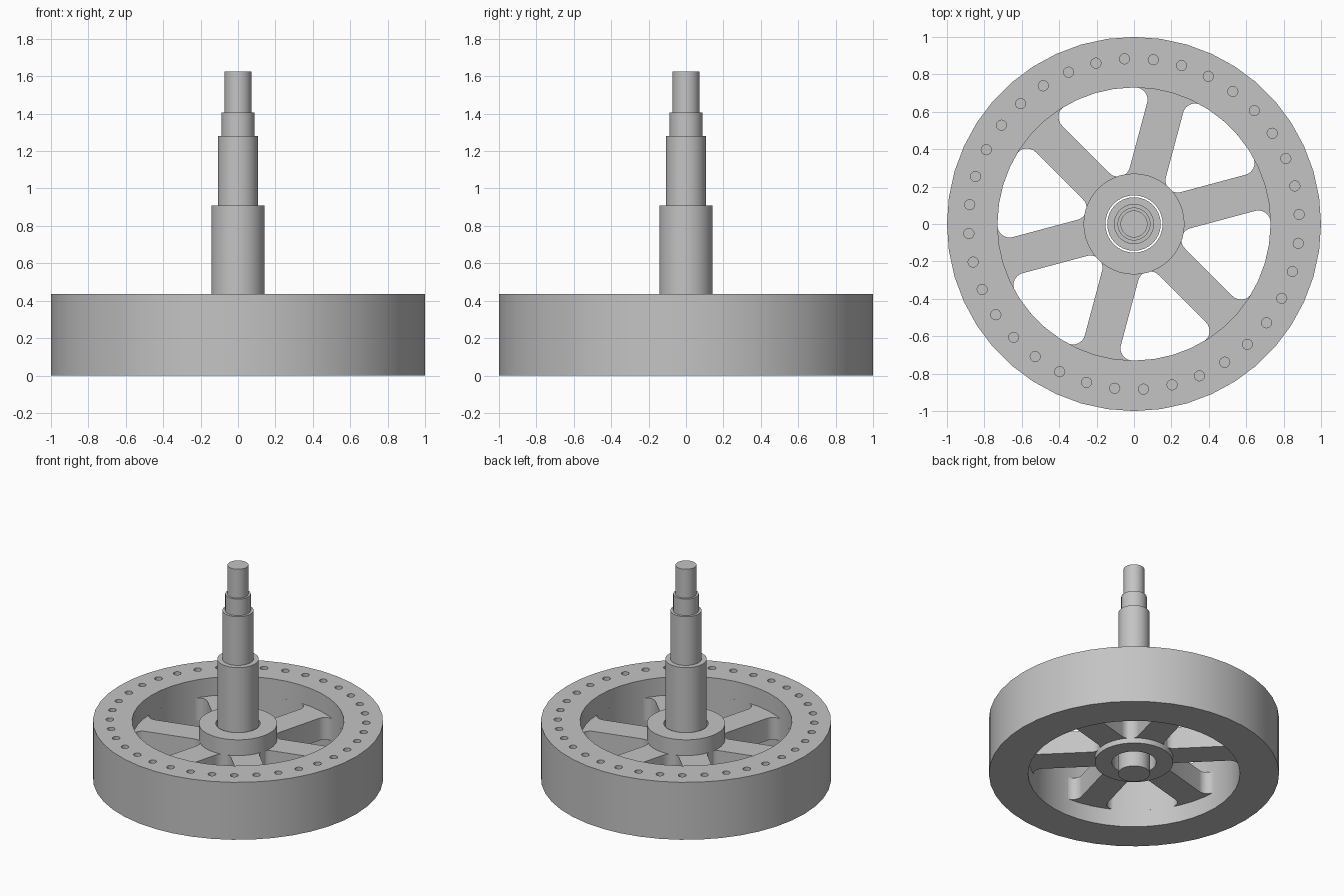
import bpy, bmesh
from math import sin, cos, asin, radians, pi, atan2, sqrt

if "Cube" in bpy.data.objects:
    bpy.data.objects.remove(bpy.data.objects["Cube"])

steel = bpy.data.materials.new("steel_grey")
steel.diffuse_color = (0.55, 0.55, 0.55, 1)
steel.use_nodes = True
steel.node_tree.nodes["Principled BSDF"].inputs["Base Color"].default_value = steel.diffuse_color


def finish(ob):
    ob.data.materials.clear()
    ob.data.materials.append(steel)
    bpy.ops.object.select_all(action='DESELECT')
    ob.select_set(True)
    bpy.context.view_layer.objects.active = ob
    bpy.ops.object.shade_smooth_by_angle(angle=radians(30))


def lathe(name, profile, n, closed):
    """Spin (radius, z) points round z; closed profiles give rings."""
    bm = bmesh.new()
    rings = [[bm.verts.new((r * cos(2 * pi * i / n), r * sin(2 * pi * i / n), z))
              for i in range(n)] for r, z in profile]
    pairs = list(zip(rings, rings[1:]))
    if closed:
        pairs.append((rings[-1], rings[0]))
    else:
        bm.faces.new(rings[0])
        bm.faces.new(rings[-1])
    for a, b in pairs:
        for i in range(n):
            j = (i + 1) % n
            bm.faces.new((a[i], a[j], b[j], b[i]))
    bmesh.ops.recalc_face_normals(bm, faces=bm.faces)
    me = bpy.data.meshes.new(name)
    bm.to_mesh(me)
    bm.free()
    ob = bpy.data.objects.new(name, me)
    bpy.context.collection.objects.link(ob)
    return ob


def tube(name, r_in, r_out, z0, z1, n):
    return lathe(name, [(r_in, z0), (r_out, z0), (r_out, z1), (r_in, z1)], n, True)


def arc(cx, cy, r, a0, a1, n):
    return [(cx + r * cos(a0 + (a1 - a0) * i / n),
             cy + r * sin(a0 + (a1 - a0) * i / n)) for i in range(n + 1)]


SEG = 44
RIM_IN, RIM_TOP = 0.73, 0.437

# Rim with a circle of blind bolt holes
rim = tube("rim", RIM_IN, 1.0, 0, RIM_TOP, SEG)
bm = bmesh.new()
for i in range(36):
    a = radians(3.3 + 10 * i)
    res = bmesh.ops.create_cone(bm, cap_ends=True, segments=16, radius1=0.027,
                                radius2=0.027, depth=0.2)
    bmesh.ops.translate(bm, verts=res["verts"],
                        vec=(0.884 * cos(a), 0.884 * sin(a), RIM_TOP))
me = bpy.data.meshes.new("bolt_hole_cutter")
bm.to_mesh(me)
bm.free()
cutter = bpy.data.objects.new("bolt_hole_cutter", me)
bpy.context.collection.objects.link(cutter)
cutter.hide_render = True
mod = rim.modifiers.new("bolt_holes", 'BOOLEAN')
mod.operation, mod.solver, mod.object = 'DIFFERENCE', 'EXACT', cutter
bpy.context.view_layer.objects.active = rim
bpy.ops.object.modifier_apply(modifier=mod.name)
bpy.data.objects.remove(cutter)
finish(rim)

# Spokes: a plate with six rounded openings between 0.2 wide arms
HALF, FIL = 0.1, 0.065
d = RIM_IN - FIL
t = radians(30) - asin((HALF + FIL) / d)      # outer fillet angle off the bisector
upper = arc(d * cos(t), d * sin(t), FIL, t, radians(120), 8)
rim_arc = arc(0, 0, RIM_IN, -t, t, 6)[1:-1]
lower = [(x, -y) for x, y in reversed(upper)]
inner = arc(HALF / sin(radians(30)) + 2 * FIL, 0, FIL, radians(120), radians(240), 10)
opening = lower + rim_arc + upper + inner

loops = [arc(0, 0, RIM_IN + 0.008, 0, 2 * pi, SEG)[:-1],
         arc(0, 0, 0.2, 0, 2 * pi, SEG)[:-1]]
for k in range(6):
    c, s = cos(radians(45 + 60 * k)), sin(radians(45 + 60 * k))
    loops.append([(x * c - y * s, x * s + y * c) for x, y in opening])

cu = bpy.data.curves.new("spokes", 'CURVE')
cu.dimensions, cu.fill_mode, cu.extrude = '2D', 'BOTH', 0.085
for pts in loops:
    sp = cu.splines.new('POLY')
    sp.points.add(len(pts) - 1)
    for p, (x, y) in zip(sp.points, pts):
        p.co = (x, y, 0, 1)
    sp.use_cyclic_u = True
spokes = bpy.data.objects.new("spokes", cu)
bpy.context.collection.objects.link(spokes)
spokes.location.z = 0.215
bpy.ops.object.select_all(action='DESELECT')
spokes.select_set(True)
bpy.context.view_layer.objects.active = spokes
bpy.ops.object.convert(target='MESH')
spokes = bpy.context.view_layer.objects.active
bm = bmesh.new()
bm.from_mesh(spokes.data)
bmesh.ops.remove_doubles(bm, verts=bm.verts, dist=0.0005)
bmesh.ops.recalc_face_normals(bm, faces=bm.faces)
bm.to_mesh(spokes.data)
bm.free()
finish(spokes)

# Hub collar
finish(tube("hub", 0.153, 0.27, 0.09, 0.42, SEG))

# Stepped shaft standing in the hub
finish(lathe("shaft", [(0.11, 0), (0.11, 0.28), (0.143, 0.28), (0.143, 0.91),
                       (0.107, 0.91), (0.107, 1.28), (0.088, 1.28), (0.088, 1.405),
                       (0.072, 1.405), (0.072, 1.625)], SEG, False))
